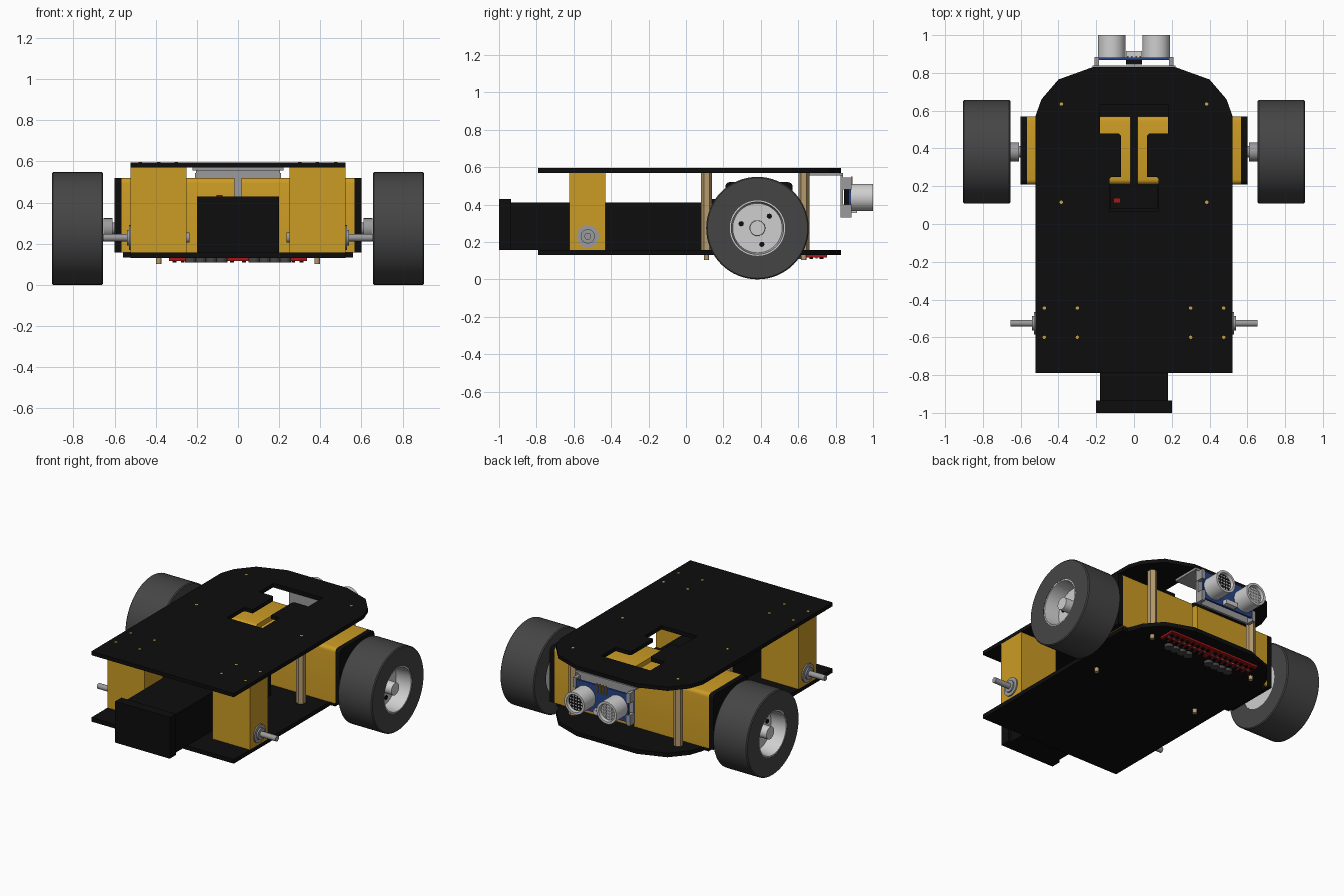
import bpy, bmesh, math
from mathutils import Matrix, Vector

if "Cube" in bpy.data.objects:
    bpy.data.objects.remove(bpy.data.objects["Cube"])


def material(name, rgb, rough=0.6):
    m = bpy.data.materials.new(name)
    m.use_nodes = True
    m.diffuse_color = (*rgb, 1)
    node = m.node_tree.nodes["Principled BSDF"]
    node.inputs["Base Color"].default_value = (*rgb, 1)
    node.inputs["Roughness"].default_value = rough
    return m


BLACK = material("matte black", (0.004, 0.004, 0.004))
YELLOW = material("amber yellow", (0.60, 0.33, 0.018))
RUBBER = material("tyre grey", (0.06, 0.06, 0.06))
METAL = material("mid grey metal", (0.33, 0.33, 0.34))
SILVER = material("light silver", (0.62, 0.62, 0.62))
BRASS = material("pale brass", (0.47, 0.33, 0.15))
GOLD = material("gold", (0.58, 0.36, 0.06))
BLUE = material("board blue", (0.02, 0.06, 0.25))
RED = material("board red", (0.40, 0.008, 0.008))


def finish(name, bm, mat, mirror=False, smooth=False):
    bmesh.ops.recalc_face_normals(bm, faces=bm.faces)
    mesh = bpy.data.meshes.new(name)
    bm.to_mesh(mesh)
    bm.free()
    mesh.materials.append(mat)
    ob = bpy.data.objects.new(name, mesh)
    bpy.context.collection.objects.link(ob)
    if smooth:
        bpy.ops.object.select_all(action="DESELECT")
        ob.select_set(True)
        bpy.context.view_layer.objects.active = ob
        bpy.ops.object.shade_smooth_by_angle(angle=math.radians(35))
    if mirror:
        ob.modifiers.new("mirror", "MIRROR")
    return ob


def add_box(bm, x, y, z):
    size = Vector((x[1] - x[0], y[1] - y[0], z[1] - z[0]))
    mid = Vector((x[0] + x[1], y[0] + y[1], z[0] + z[1])) / 2
    bmesh.ops.create_cube(bm, size=1, matrix=Matrix.Translation(mid) @ Matrix.Diagonal((*size, 1)))


def box(name, mat, x, y, z, mirror=False):
    bm = bmesh.new()
    add_box(bm, x, y, z)
    return finish(name, bm, mat, mirror)


def add_rod(bm, axis, centre, r, length, sides=24):
    turn = Vector((0, 0, 1)).rotation_difference(Vector(axis)).to_matrix().to_4x4()
    bmesh.ops.create_cone(bm, cap_ends=True, segments=sides, radius1=r, radius2=r, depth=length,
                          matrix=Matrix.Translation(centre) @ turn)


def extrude(name, mat, outline, z0, z1, mirror=False):
    bm = bmesh.new()
    face = bm.faces.new([bm.verts.new((x, y, z0)) for x, y in outline])
    top = bmesh.ops.extrude_face_region(bm, geom=[face])["geom"]
    bmesh.ops.translate(bm, vec=(0, 0, z1 - z0), verts=[v for v in top if isinstance(v, bmesh.types.BMVert)])
    return finish(name, bm, mat, mirror)


def lathe(name, mat, profile, axis, centre, sides=64, closed=True, mirror=False):
    """Turn a (radius, along) profile about the x or y axis."""
    bm = bmesh.new()
    rings = []
    for i in range(sides):
        a = math.tau * i / sides
        c, s = math.cos(a), math.sin(a)
        rings.append([bm.verts.new(Vector((h, r * c, r * s) if axis == "x" else (r * c, h, r * s)) + Vector(centre))
                      for r, h in profile])
    n = len(profile)
    for i in range(sides):
        a, b = rings[i], rings[(i + 1) % sides]
        for j in range(n if closed else n - 1):
            k = (j + 1) % n
            bm.faces.new((a[j], a[k], b[k], b[j]))
    bmesh.ops.remove_doubles(bm, verts=bm.verts, dist=1e-5)
    return finish(name, bm, mat, mirror, smooth=True)


# Chassis plates: half outlines mirrored across x = 0
edge = [(0, -0.79), (0.522, -0.79), (0.522, 0.57), (0.49, 0.66), (0.40, 0.765), (0.22, 0.83), (0, 0.83)]
slot = [(0, 0.63), (0.18, 0.63), (0.18, 0.48), (0.08, 0.48), (0.068, 0.465), (0.068, 0.25),
        (0.12, 0.25), (0.13, 0.24), (0.13, 0.07), (0, 0.07)]
extrude("top_plate", BLACK, edge + slot, 0.57, 0.595, True)
extrude("bottom_plate", BLACK, edge, 0.13, 0.157, True)
box("bottom_plate_tab", BLACK, (0.51, 0.558), (0.22, 0.56), (0.133, 0.157), True)

# Battery box between the plates
box("battery_box", BLACK, (-0.18, 0.18), (-0.94, 0.09), (0.157, 0.41))
box("battery_box_lid", BLACK, (-0.2, 0.2), (-1.0, -0.935), (0.157, 0.43))
box("control_board", BLACK, (-0.125, 0.125), (0.08, 0.2), (0.36, 0.43))
box("control_board_light", RED, (-0.105, -0.075), (0.115, 0.135), (0.43, 0.437))

# Rear axle blocks, axles and their collars
box("axle_block", YELLOW, (0.25, 0.522), (-0.622, -0.43), (0.157, 0.57), True)
bm = bmesh.new()
for x0, x1, r in ((0.235, 0.655, 0.018), (0.522, 0.53, 0.06), (0.53, 0.54, 0.038), (0.235, 0.25, 0.025)):
    add_rod(bm, (1, 0, 0), ((x0 + x1) / 2, -0.525, 0.23), r, x1 - x0)
finish("rear_axle", bm, METAL, True, True)

# Screw heads over the axle blocks and the standoffs
bm = bmesh.new()
for x, y in ((0.3, -0.445), (0.475, -0.445), (0.3, -0.6), (0.475, -0.6), (0.385, 0.115), (0.385, 0.635)):
    add_rod(bm, (0, 0, 1), (x, y, 0.5945), 0.009, 0.004, 12)
finish("top_screws", bm, GOLD, True)

# Hexagonal standoffs with bolts under the chassis
bm = bmesh.new()
for y in (0.11, 0.63):
    add_rod(bm, (0, 0, 1), (0.385, y, 0.363), 0.029, 0.414, 6)
    add_rod(bm, (0, 0, 1), (0.385, y, 0.12), 0.014, 0.035, 12)
finish("standoffs", bm, BRASS, True)


# Gear motors with rounded upper edges and black end caps
def motor(name, mat, x0, x1):
    bm = bmesh.new()
    add_box(bm, (x0, x1), (0.21, 0.57), (0.157, 0.52))
    edges = [e for e in bm.edges if all(v.co.z > 0.5 for v in e.verts)
             and abs(e.verts[0].co.x - e.verts[1].co.x) > 0.01]
    bmesh.ops.bevel(bm, geom=edges, offset=0.025, segments=4, profile=0.5, affect="EDGES")
    finish(name, bm, mat, True, True)


motor("motor_body", YELLOW, 0.018, 0.566)
motor("motor_cap", BLACK, 0.566, 0.6)

# Drive wheels
hub = (0, 0.382, 0.274)
lathe("tyre", RUBBER, [(0.148, 0.655), (0.268, 0.655), (0.274, 0.661), (0.274, 0.899), (0.268, 0.905),
                       (0.148, 0.905)], "x", hub, mirror=True)
lathe("wheel_rim", SILVER, [(0, 0.66), (0.15, 0.66), (0.15, 0.903), (0.14, 0.903), (0.132, 0.80),
                            (0.042, 0.80), (0.04, 0.885), (0, 0.885)], "x", hub, closed=False, mirror=True)
bm = bmesh.new()
add_rod(bm, (1, 0, 0), (0.632, hub[1], hub[2]), 0.05, 0.045)
add_rod(bm, (1, 0, 0), (0.61, hub[1], hub[2]), 0.03, 0.04)
finish("wheel_shaft", bm, METAL, True, True)
bm = bmesh.new()
for i in range(3):
    a = math.radians(45 + 120 * i)
    add_rod(bm, (1, 0, 0), (0.802, hub[1] + 0.09 * math.cos(a), hub[2] + 0.09 * math.sin(a)), 0.014, 0.006, 12)
finish("wheel_holes", bm, BLACK, True)

# Distance sensor bracket
bm = bmesh.new()
add_box(bm, (0, 0.22), (0.65, 0.84), (0.555, 0.57))
add_box(bm, (0, 0.205), (0.825, 0.84), (0.33, 0.57))
add_box(bm, (0.185, 0.208), (0.83, 0.885), (0.33, 0.40))
add_box(bm, (0.185, 0.208), (0.83, 0.885), (0.48, 0.545))
finish("sensor_bracket", bm, METAL, True)

# Distance sensor board, pins and crystal
box("sensor_board", BLUE, (-0.195, 0.195), (0.868, 0.882), (0.35, 0.535))
box("sensor_header", BLACK, (-0.042, 0.042), (0.845, 0.868), (0.37, 0.52))
bm = bmesh.new()
for i in range(4):
    x = (i - 1.5) * 0.022
    add_box(bm, (x - 0.004, x + 0.004), (0.882, 0.89), (0.49, 0.55))
finish("sensor_pins", bm, GOLD)
box("sensor_crystal", SILVER, (-0.042, 0.042), (0.882, 0.915), (0.355, 0.385))

# Sensor eyes: cups with a mesh disc set inside each
lathe("sensor_eyes", SILVER, [(0, 0.882), (0.073, 0.882), (0.073, 1.0), (0.058, 1.0), (0.055, 0.975), (0, 0.975)],
      "y", (0.118, 0, 0.438), 40, closed=False, mirror=True)
for name, side, mat, dot in (("left", 1, BLACK, SILVER), ("right", -1, METAL, SILVER)):
    bm = bmesh.new()
    add_rod(bm, (0, 1, 0), (side * 0.118, 0.977, 0.438), 0.054, 0.006)
    finish(name + "_eye_mesh", bm, mat)
    bm = bmesh.new()
    for i in range(-2, 3):
        for k in range(-2, 3):
            if i * i + k * k < 6:
                add_rod(bm, (0, 1, 0), (side * 0.118 + i * 0.02, 0.981, 0.438 + k * 0.02), 0.006, 0.004, 8)
    finish(name + "_eye_dots", bm, dot)

# Line sensor strip under the nose
box("line_board", RED, (-0.335, 0.335), (0.645, 0.755), (0.117, 0.13))
bm = bmesh.new()
for i in range(8):
    x = 0.02 + i * 0.04
    add_box(bm, (x, x + 0.018), (0.66, 0.68), (0.108, 0.118))
    add_box(bm, (x, x + 0.018), (0.715, 0.735), (0.108, 0.118))
finish("line_board_chips", bm, BLACK, True)
bm = bmesh.new()
for i in range(8):
    add_box(bm, (0.025 + i * 0.04, 0.034 + i * 0.04), (0.692, 0.704), (0.111, 0.118))
finish("line_board_contacts", bm, METAL, True)
bm = bmesh.new()
for i in range(4):
    add_rod(bm, (0, 0, 1), (0.08 + i * 0.05, 0.6, 0.12), 0.028, 0.02, 16)
finish("cable_grommets", bm, RUBBER, True)
